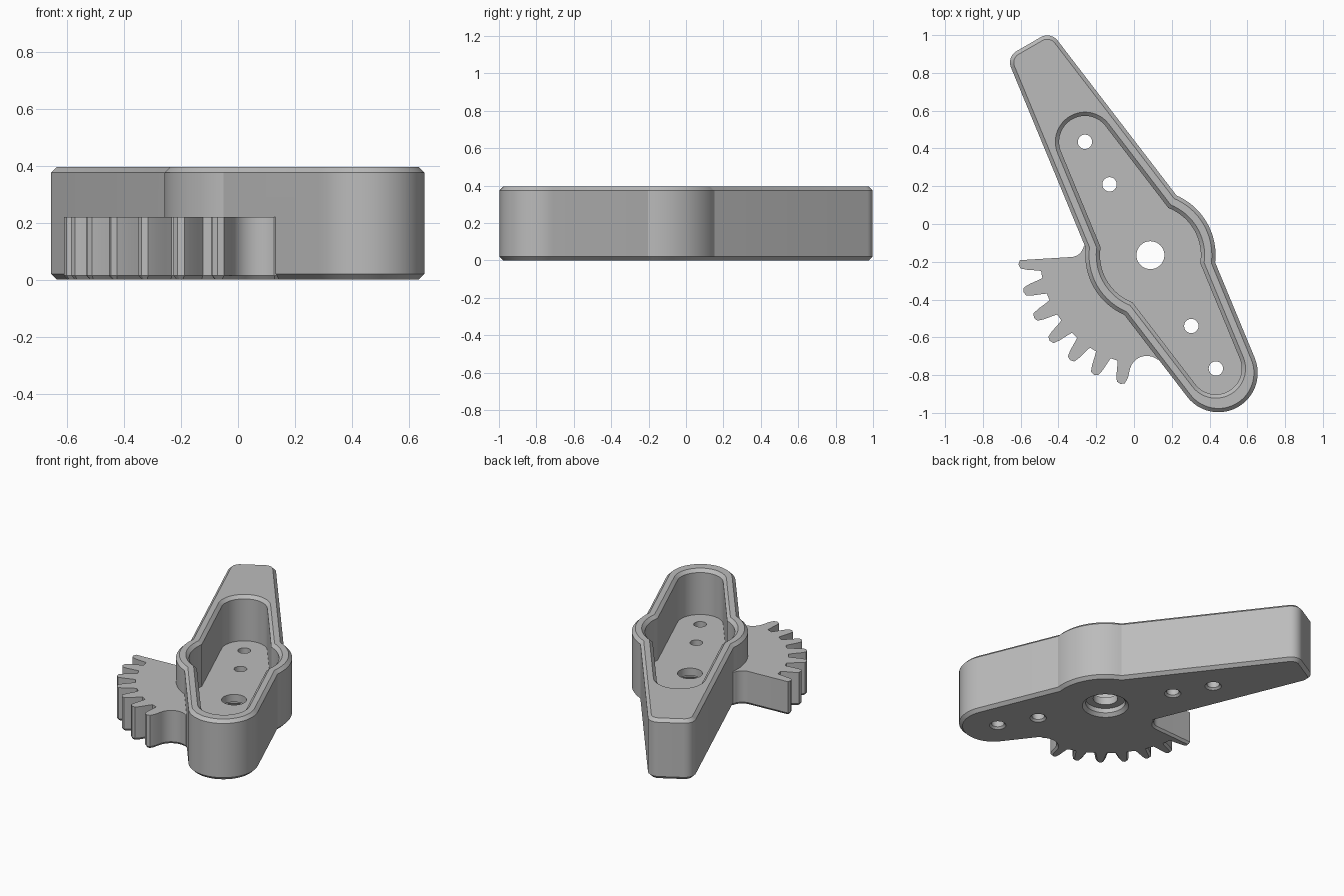
import bpy, bmesh
from math import sin, cos, tan, acos, radians, degrees, pi

if "Cube" in bpy.data.objects:
    bpy.data.objects.remove(bpy.data.objects["Cube"])

HUB = (0.087, -0.165)      # pivot centre
TAPER = 7.5                # lever edge taper, degrees
TOP, FLOOR, GEAR_TOP, CH = 0.395, 0.10, 0.22, 0.02

grey = bpy.data.materials.new("plain grey")
grey.diffuse_color = (0.5, 0.5, 0.5, 1)
grey.use_nodes = True
grey.node_tree.nodes["Principled BSDF"].inputs["Base Color"].default_value = grey.diffuse_color


def world(u, v):
    """Lever axes (u along the arm, v across) to world x, y."""
    return (HUB[0] - 0.5 * u + 0.866 * v, HUB[1] + 0.866 * u + 0.5 * v)


def arc(cx, cy, r, a0, a1, n):
    return [(cx + r * cos(radians(a0 + (a1 - a0) * i / n)),
             cy + r * sin(radians(a0 + (a1 - a0) * i / n))) for i in range(n + 1)]


def ccw(pts):
    area = sum(a[0] * b[1] - b[0] * a[1] for a, b in zip(pts, pts[1:] + pts[:1]))
    return pts if area > 0 else pts[::-1]


def inset(pts, d):
    """Move a counter-clockwise outline inward by d."""
    out = []
    for i, (x, y) in enumerate(pts):
        p, q = pts[i - 1], pts[(i + 1) % len(pts)]
        n = []
        for a, b in ((p, (x, y)), ((x, y), q)):
            dx, dy = b[0] - a[0], b[1] - a[1]
            l = (dx * dx + dy * dy) ** 0.5
            n.append((-dy / l, dx / l))
        k = d / max(0.4, 1 + n[0][0] * n[1][0] + n[0][1] * n[1][1])
        out.append((x + k * (n[0][0] + n[1][0]), y + k * (n[0][1] + n[1][1])))
    return out


def loft(name, rings):
    """Closed solid through a stack of (outline, z) rings."""
    bm = bmesh.new()
    loops = [[bm.verts.new((x, y, z)) for x, y in pts] for pts, z in rings]
    n = len(loops[0])
    for a, b in zip(loops, loops[1:]):
        for i in range(n):
            j = (i + 1) % n
            bm.faces.new((a[i], a[j], b[j], b[i]))
    bm.faces.new(loops[0][::-1])
    bm.faces.new(loops[-1])
    bmesh.ops.recalc_face_normals(bm, faces=bm.faces)
    me = bpy.data.meshes.new(name)
    bm.to_mesh(me)
    bm.free()
    me.materials.append(grey)
    ob = bpy.data.objects.new(name, me)
    bpy.context.collection.objects.link(ob)
    return ob


def combine(target, tool, op):
    m = target.modifiers.new(op, 'BOOLEAN')
    m.operation, m.object, m.solver = op, tool, 'EXACT'
    bpy.context.view_layer.objects.active = target
    bpy.ops.object.modifier_apply(modifier=m.name)
    bpy.data.objects.remove(tool)


def lever_outline(hub_r, end_r, end_u, tip=None):
    """Tapered lever with a round hub; tip = (length, corner radius) or round."""
    t = radians(TAPER)
    v0 = end_r / cos(t) + end_u * tan(t)
    g = degrees(acos(v0 * cos(t) / hub_r))
    if tip:
        cu, cr = tip[0] - tip[1], tip[1]
        half = arc(cu, v0 - tan(t) * cu - cr / cos(t), cr, 0, 90 - TAPER, 8)
    else:
        half = arc(end_u, 0, end_r, 0, 90 - TAPER, 14)
    half += arc(0, 0, hub_r, 90 - TAPER - g, 90 + TAPER + g, 20)
    half += arc(-end_u, 0, end_r, 90 + TAPER, 180, 14)
    full = half + [(u, -v) for u, v in reversed(half) if v > 1e-6]
    return ccw([world(u, v) for u, v in full])


# lever body with chamfered top and bottom rims
outer = lever_outline(0.345, 0.208, 0.72, (1.29, 0.07))
lever = loft("lever_body", [(inset(outer, CH), 0), (outer, CH),
                            (outer, TOP - CH), (inset(outer, CH), TOP)])

# toothed sector with filleted flanks
TOOTH = [(-4.2, .585), (-3.5, .615), (-2.7, .66), (-1.8, .692),
         (0, .70), (1.8, .692), (2.7, .66), (3.5, .615), (4.2, .585)]


def polar(a, r):
    return (HUB[0] + r * cos(radians(a)), HUB[1] + r * sin(radians(a)))


sector = [(-0.15, -0.09), (-0.25, -0.10)]
sector += arc(-0.335, -0.105, 0.07, 0, -90, 8)[1:]
for k in range(7):
    a = 184 + 12.15 * k
    for da, r in TOOTH:
        if k == 0 and da < -2 or k == 6 and da > 3:
            continue                       # outer flanks run into the sides
        sector.append(polar(a + da, r))
sector += arc(0.068, -0.79, 0.092, 165, 50, 10)
sector += [(0.20, -0.70), (0.0, -0.38), (-0.12, -0.26)]
sector = ccw(sector)
gear = loft("gear_sector", [(inset(sector, 0.012), 0), (sector, 0.015), (sector, GEAR_TOP)])
combine(lever, gear, 'UNION')

# pocket with a chamfered mouth
wall = lever_outline(0.267, 0.137, 0.693)
mouth = inset(wall, -CH)
combine(lever, loft("pocket", [(wall, FLOOR), (wall, TOP - CH),
                               (mouth, TOP), (mouth, TOP + 0.03)]), 'DIFFERENCE')


# pivot hole with recess underneath, and four pin holes
def drill(u, steps):
    x, y = world(u, 0)
    rings = [(arc(x, y, r, 0, 360, 40)[:-1], z) for r, z in steps]
    combine(lever, loft("drill", rings), 'DIFFERENCE')


drill(0, [(.14, -.02), (.14, 0), (.12, .02), (.12, .05), (.074, .05), (.074, .2)])
for u in (-0.693, -0.433, 0.433, 0.693):
    drill(u, [(.05, -.02), (.05, 0), (.038, .012), (.038, .2)])

bpy.ops.object.select_all(action='DESELECT')
lever.select_set(True)
bpy.context.view_layer.objects.active = lever
bpy.ops.object.shade_smooth_by_angle(angle=radians(25))
